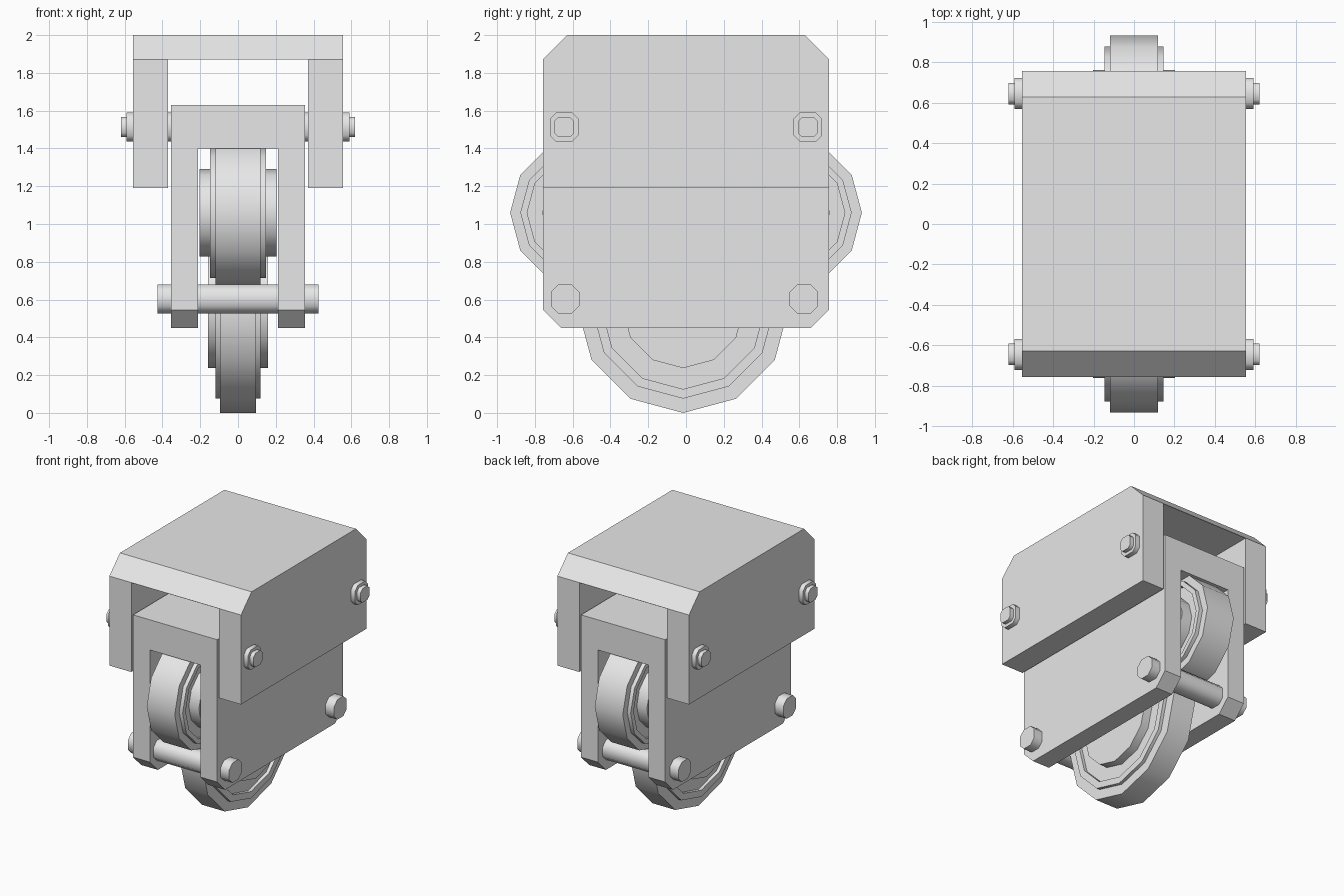
import bpy, bmesh, math
from mathutils import Vector

cube = bpy.data.objects.get("Cube")
if cube:
    bpy.data.objects.remove(cube, do_unlink=True)

GREY = (0.8, 0.8, 0.8, 1)
metal = bpy.data.materials.new("light_grey")
metal.use_nodes = True
metal.diffuse_color = GREY
metal.node_tree.nodes["Principled BSDF"].inputs["Base Color"].default_value = GREY


def finish(name, bm, smooth=False):
    bmesh.ops.recalc_face_normals(bm, faces=bm.faces)
    mesh = bpy.data.meshes.new(name)
    bm.to_mesh(mesh)
    bm.free()
    obj = bpy.data.objects.new(name, mesh)
    bpy.context.collection.objects.link(obj)
    mesh.materials.append(metal)
    if smooth:
        bpy.ops.object.select_all(action='DESELECT')
        obj.select_set(True)
        bpy.context.view_layer.objects.active = obj
        bpy.ops.object.shade_smooth_by_angle(angle=math.radians(50))
    return obj


def channel(name, outer, inner, low, ceiling, top, depth, cut_z, cut):
    """Upside-down U extruded along y, with the end edges at cut_z chamfered."""
    bm = bmesh.new()
    outline = [(-outer, low), (-outer, top), (outer, top), (outer, low),
               (inner, low), (inner, ceiling), (-inner, ceiling), (-inner, low)]
    face = bm.faces.new([bm.verts.new((x, -depth, z)) for x, z in outline])
    ext = bmesh.ops.extrude_face_region(bm, geom=[face])
    moved = [g for g in ext["geom"] if isinstance(g, bmesh.types.BMVert)]
    bmesh.ops.translate(bm, verts=moved, vec=(0, 2 * depth, 0))
    bmesh.ops.recalc_face_normals(bm, faces=bm.faces)
    ends = [e for e in bm.edges
            if all(abs(v.co.z - cut_z) < 1e-4 for v in e.verts)
            and abs(e.verts[0].co.y - e.verts[1].co.y) < 1e-4]
    bmesh.ops.bevel(bm, geom=ends, offset=cut, segments=1, affect='EDGES')
    return finish(name, bm)


def stack(name, shape, stations, y, z):
    """Loft a unit outline along x through (x, radius) stations and cap it."""
    bm = bmesh.new()
    rings = [[bm.verts.new((x, y + r * a, z + r * b)) for a, b in shape]
             for x, r in stations]
    n = len(shape)
    for p, q in zip(rings, rings[1:]):
        for i in range(n):
            j = (i + 1) % n
            bm.faces.new((p[i], p[j], q[j], q[i]))
    bm.faces.new(rings[0])
    bm.faces.new(rings[-1])
    return finish(name, bm, smooth=True)


def cut_square(c):
    k = 1 - c
    return [(1, -k), (1, k), (k, 1), (-k, 1), (-1, k), (-1, -k), (-k, -1), (k, -1)]


def mirrored(half):
    """Complete a half profile listed from the outer end to the middle."""
    return [(-x, r) for x, r in half] + [(x, r) for x, r in reversed(half)]


twelve_sides = [(math.cos(math.tau * i / 12), math.sin(math.tau * i / 12)) for i in range(12)]


def wheel(name, radius, tread, ring, hub, y, z):
    half = [(hub, .577), (tread, .577), (tread, .775), (ring, .775),
            (ring, .865), (tread, .865), (tread, 1)]
    stack(name, twelve_sides, mirrored([(x, r * radius) for x, r in half]), y, z)


# Housings
channel("outer_housing", .555, .37, 1.19, 1.87, 2.0, .757, 2.0, .128)
channel("inner_fork", .355, .212, .45, 1.4, 1.63, .757, .45, .095)

# Wheels
wheel("lower_wheel", .56, .095, .12, .16, -.015, .56)
for side, label in ((-1, "front"), (1, "back")):
    wheel(label + "_wheel", .4, .118, .147, .203, side * .531, 1.06)

    # Through bolts with raised heads, and plain lower cross bars
    stack(label + "_bolt", cut_square(.42),
          mirrored([(.62, .053), (.59, .053), (.59, .076)]), side * .645, 1.513)
    stack(label + "_cross_bar", cut_square(.52),
          mirrored([(.427, .076)]), side * .632 - .008, .603)
